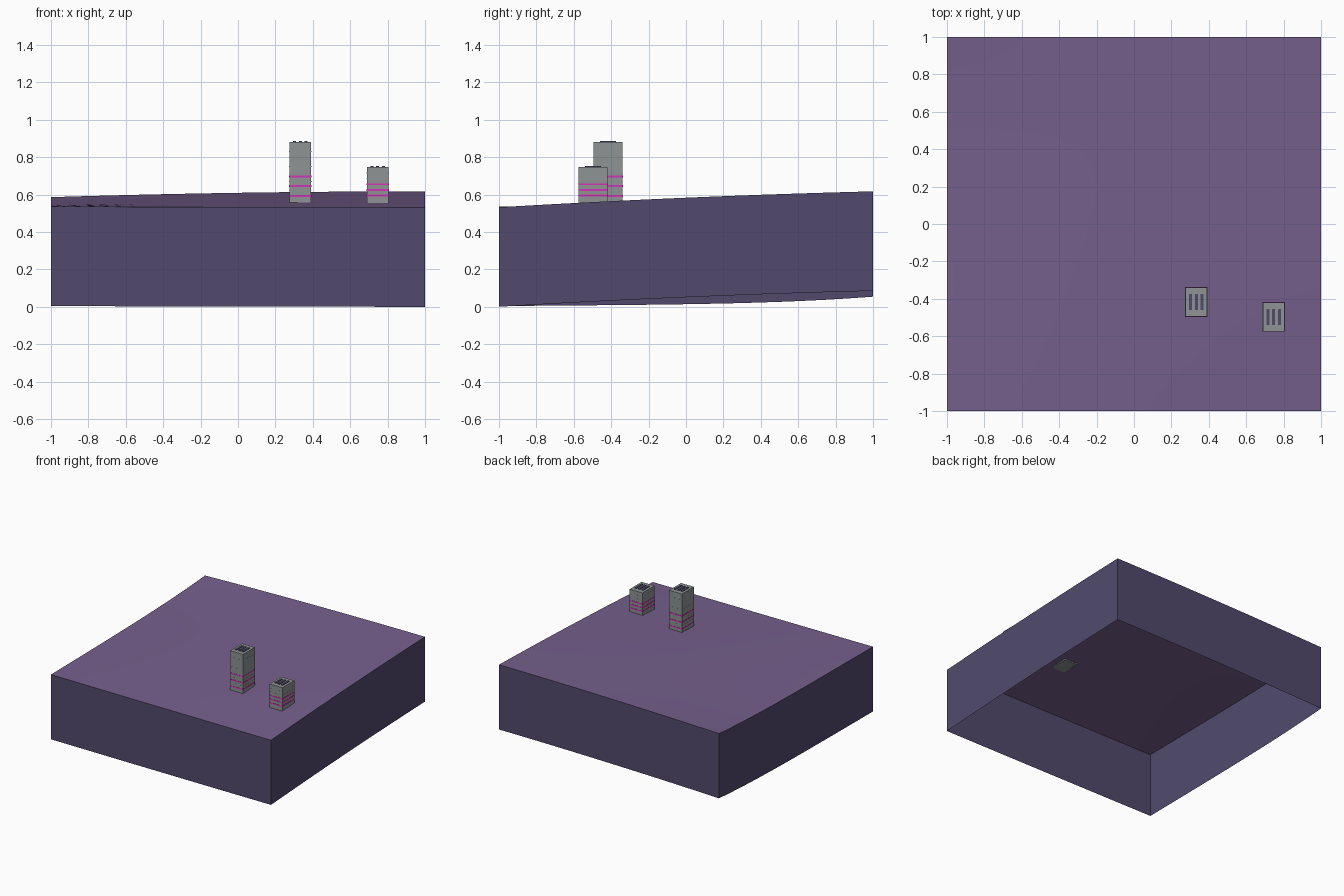
import bpy
import bmesh
from mathutils import Matrix, Vector

cube = bpy.data.objects.get("Cube")
if cube:
    bpy.data.objects.remove(cube, do_unlink=True)


def material(name, rgb):
    # sRGB bytes to linear values
    lin = [(c / 255 / 12.92) if c < 11 else ((c / 255 + 0.055) / 1.055) ** 2.4 for c in rgb]
    mat = bpy.data.materials.new(name)
    mat.use_nodes = True
    mat.diffuse_color = (*lin, 1)
    mat.node_tree.nodes["Principled BSDF"].inputs["Base Color"].default_value = (*lin, 1)
    return mat


PURPLE = material("ground purple", (118, 96, 141))
INDIGO = material("dark indigo", (81, 74, 109))
GREY = material("concrete grey", (142, 147, 148))
PINK = material("neon pink", (212, 52, 184))


def make_object(name, bm, *mats):
    mesh = bpy.data.meshes.new(name)
    bm.to_mesh(mesh)
    bm.free()
    obj = bpy.data.objects.new(name, mesh)
    bpy.context.collection.objects.link(obj)
    for mat in mats:
        mesh.materials.append(mat)
    return obj


def box(name, centre, size, mat):
    bm = bmesh.new()
    bmesh.ops.create_cube(bm, size=1, matrix=Matrix.Translation(centre) @ Matrix.Diagonal((*size, 1)))
    return make_object(name, bm, mat)


def ground_height(x, y):
    # blend a concave left slope into a convex right slope
    u, v = (x + 1) / 2, (y + 1) / 2
    left = 0.536 + 0.015 * v + 0.035 * v ** 4
    right = 0.532 + 0.085 * (1.4 * v - 0.4 * v * v)
    w = u * (2 - u)
    return left + (right - left) * w


# Ground slab: rolling top with an open-bottomed skirt
bm = bmesh.new()
bmesh.ops.create_grid(bm, x_segments=24, y_segments=24, size=1)
for v in bm.verts:
    v.co.z = ground_height(v.co.x, v.co.y)
for f in bm.faces:
    f.smooth = True
rim = [e for e in bm.edges if e.is_boundary]
skirt = bmesh.ops.extrude_edge_only(bm, edges=rim)["geom"]
for item in skirt:
    if isinstance(item, bmesh.types.BMVert):
        item.co.z -= 0.532
bm.normal_update()
for f in bm.faces:
    if abs(f.normal.z) < 0.5:
        f.material_index = 1
        f.smooth = False
        middle = f.calc_center_median()
        if f.normal.dot(Vector((middle.x, middle.y, 0))) < 0:
            f.normal_flip()
for e in rim:
    e.smooth = False
make_object("ground_slab", bm, PURPLE, INDIGO)

WIDTH, DEPTH, BASE = 0.117, 0.155, 0.555


def tower(name, x, y, top, stripes, ledges):
    box(name + "_body", (x, y, (BASE + top) / 2), (WIDTH, DEPTH, top - BASE), GREY)
    # storey ledges and glowing bands wrap the walls
    for i, z in enumerate(ledges):
        box(f"{name}_ledge_{i}", (x, y, z), (WIDTH + 0.001, DEPTH + 0.001, 0.004), GREY)
    for i, z in enumerate(stripes):
        box(f"{name}_band_{i}", (x, y, z), (WIDTH + 0.003, DEPTH + 0.003, 0.01), PINK)
    # roof vents
    for i in (-1, 0, 1):
        box(f"{name}_vent_{i + 2}", (x + i * 0.03, y, top + 0.001), (0.016, 0.085, 0.008), INDIGO)


tower("tall_tower", 0.333, -0.417, 0.88, (0.592, 0.645, 0.697), (0.62, 0.67, 0.75, 0.83))
tower("short_tower", 0.747, -0.497, 0.748, (0.595, 0.625, 0.655), (0.685, 0.715))
